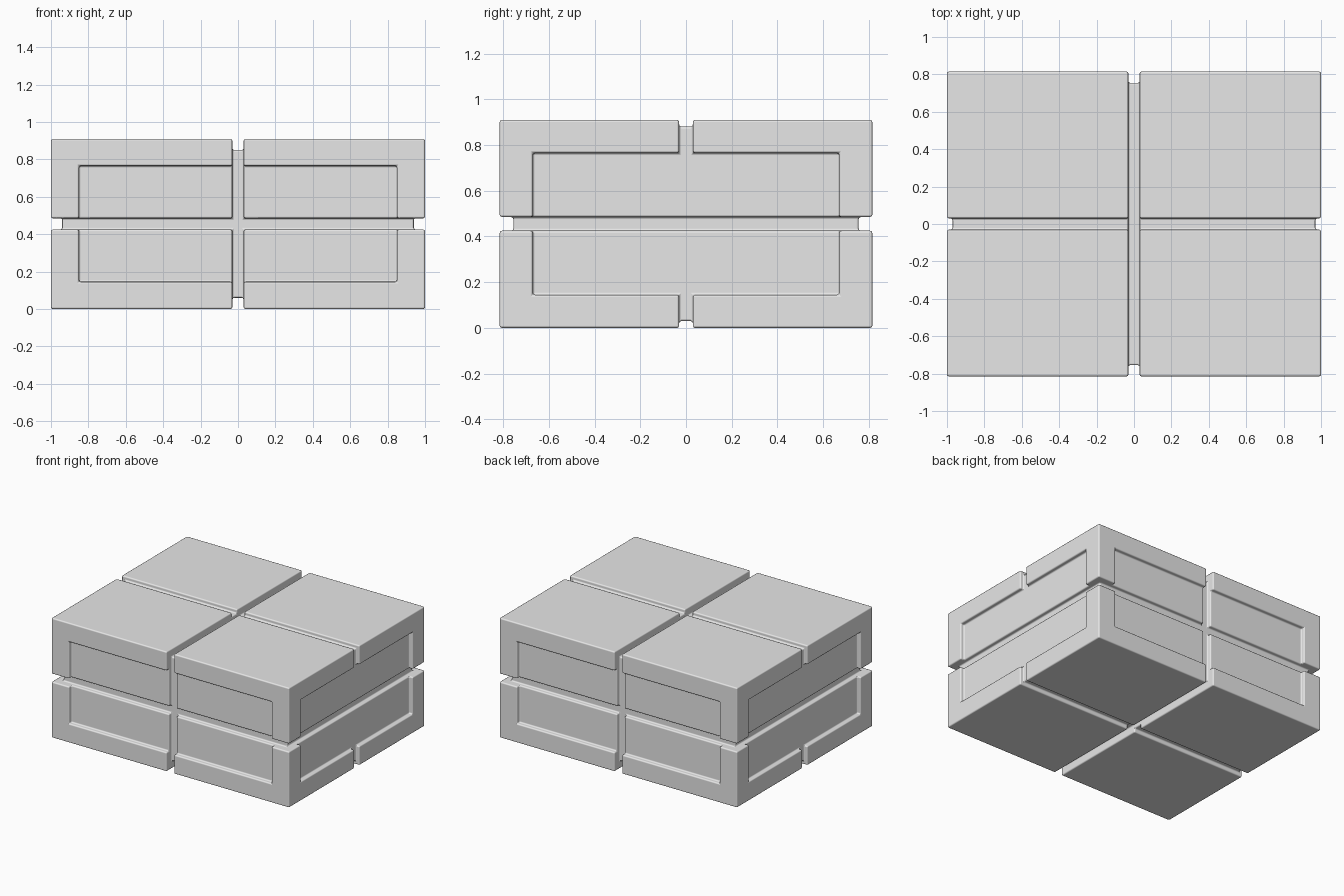
import bpy
import bmesh
from mathutils import Vector

default_cube = bpy.data.objects.get("Cube")
if default_cube:
    bpy.data.objects.remove(default_cube, do_unlink=True)

HALF = Vector((1.0, 0.815, 0.455))    # half size of the block
GAP = 0.03                            # half width of every groove
SHALLOW, DEEP = 0.03, 0.06            # depths of panels and grooves
PANEL = Vector((0.85, 0.67, 0.31))    # half extents of the sunken side panels

# Grey body material
grey = bpy.data.materials.new("light_grey")
grey.use_nodes = True
colour = (0.8, 0.8, 0.8, 1.0)
grey.diffuse_color = colour
grey.node_tree.nodes["Principled BSDF"].inputs["Base Color"].default_value = colour


def grid_lines(axis):
    h = HALF[axis]
    positive = [GAP, PANEL[axis], h - DEEP, h - SHALLOW, h]
    return [-v for v in reversed(positive)] + positive


def is_solid(p):
    x, y, z = (abs(v) for v in p)
    dx, dy, dz = HALF.x - x, HALF.y - y, HALF.z - z
    if min(dx, dy, dz) < 0:
        return False
    groove_x = x < GAP and min(dy, dz) < DEEP
    groove_y = y < GAP and min(dx, dz) < SHALLOW
    groove_z = z < GAP and min(dx, dy) < DEEP
    end_panel = dy < SHALLOW and x < PANEL.x and z < PANEL.z
    side_panel = dx < SHALLOW and y < PANEL.y and z < PANEL.z
    return not (groove_x or groove_y or groove_z or end_panel or side_panel)


lines = [grid_lines(a) for a in range(3)]
count = len(lines[0]) - 1


def cell_solid(cell):
    if any(c < 0 or c >= count for c in cell):
        return False
    return is_solid([(lines[a][c] + lines[a][c + 1]) / 2 for a, c in enumerate(cell)])


# Grooved block: skin every solid cell where it meets empty space
bm = bmesh.new()
verts = {}


def corner(index):
    if index not in verts:
        verts[index] = bm.verts.new([lines[a][i] for a, i in enumerate(index)])
    return verts[index]


for n in range(count ** 3):
    cell = [n // count ** 2, n // count % count, n % count]
    if not cell_solid(cell):
        continue
    for axis in range(3):
        for side in (0, 1):
            neighbour = list(cell)
            neighbour[axis] += 2 * side - 1
            if cell_solid(neighbour):
                continue
            u, v = (axis + 1) % 3, (axis + 2) % 3
            loop = []
            for du, dv in ((0, 0), (1, 0), (1, 1), (0, 1)):
                index = list(cell)
                index[axis] += side
                index[u] += du
                index[v] += dv
                loop.append(corner(tuple(index)))
            bm.faces.new(loop if side else loop[::-1])

# Merge coplanar faces into clean panels and lift onto the ground
bmesh.ops.dissolve_limit(bm, angle_limit=0.01, verts=bm.verts[:], edges=bm.edges[:])
bmesh.ops.translate(bm, verts=bm.verts[:], vec=(0, 0, HALF.z))
for face in bm.faces:
    face.smooth = True

mesh = bpy.data.meshes.new("grooved_block")
bm.to_mesh(mesh)
bm.free()
mesh.materials.append(grey)
block = bpy.data.objects.new("grooved_block", mesh)
bpy.context.collection.objects.link(block)

# Soft rounded edges
bevel = block.modifiers.new("rounded_edges", "BEVEL")
bevel.width = 0.01
bevel.segments = 2
bevel.limit_method = "ANGLE"
bevel.harden_normals = True
